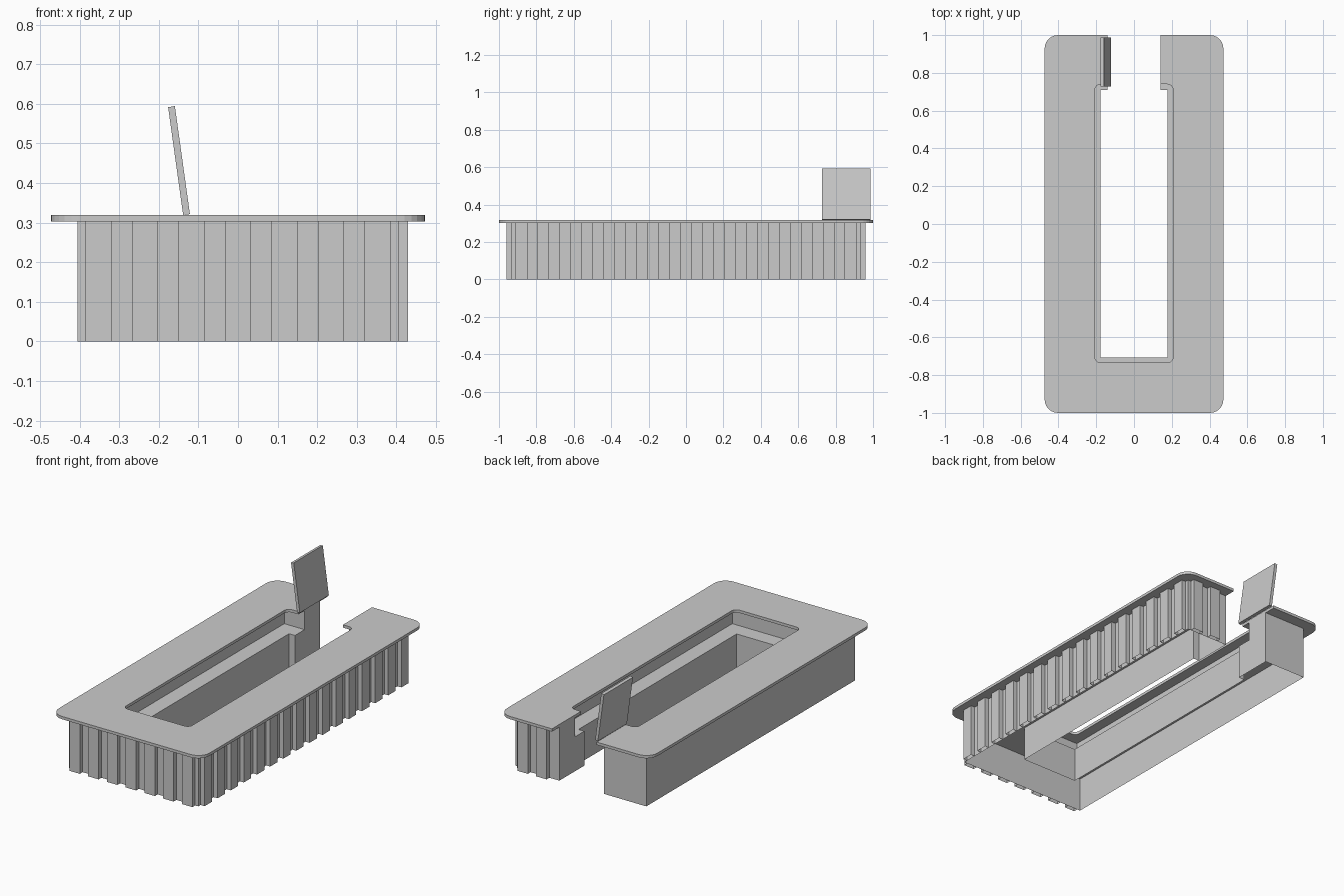
import bpy
import bmesh
from math import cos, sin, pi
from mathutils import Vector

cube = bpy.data.objects.get("Cube")
if cube:
    bpy.data.objects.remove(cube, do_unlink=True)

grey = bpy.data.materials.new("light_grey")
grey.use_nodes = True
grey.diffuse_color = (0.6, 0.6, 0.6, 1)
grey.node_tree.nodes["Principled BSDF"].inputs["Base Color"].default_value = (0.6, 0.6, 0.6, 1)


def rounded(corners, steps=6):
    """Outline from (x, y, radius) corners, with right-angled corners rounded."""
    pts = []
    for i, (x, y, r) in enumerate(corners):
        p = Vector((x, y))
        if not r:
            pts.append(p)
            continue
        before = (Vector(corners[i - 1][:2]) - p).normalized()
        after = (Vector(corners[(i + 1) % len(corners)][:2]) - p).normalized()
        centre = p + (before + after) * r
        for k in range(steps + 1):
            a = k / steps * pi / 2
            pts.append(centre - after * r * cos(a) - before * r * sin(a))
    return pts


def finish(name, bm, is_open=None):
    """Make the object, leaving out the faces picked by is_open."""
    bmesh.ops.recalc_face_normals(bm, faces=bm.faces)
    if is_open:
        bm.normal_update()
        bmesh.ops.delete(bm, geom=[f for f in bm.faces if is_open(f.normal)], context='FACES')
    mesh = bpy.data.meshes.new(name)
    bm.to_mesh(mesh)
    bm.free()
    mesh.materials.append(grey)
    obj = bpy.data.objects.new(name, mesh)
    bpy.context.collection.objects.link(obj)
    return obj


def prism(name, outline, z0, z1, is_open=None):
    """Extrude a flat outline between two heights."""
    bm = bmesh.new()
    face = bm.faces.new([bm.verts.new((p[0], p[1], z0)) for p in outline])
    top = bmesh.ops.extrude_face_region(bm, geom=[face])["geom"]
    bmesh.ops.translate(bm, vec=(0, 0, z1 - z0),
                        verts=[v for v in top if isinstance(v, bmesh.types.BMVert)])
    # keep the underside when the extrusion has dropped it
    if not any(all(abs(v.co.z - z0) < 1e-6 for v in f.verts) for f in bm.faces):
        bmesh.ops.holes_fill(bm, edges=[e for e in bm.edges if e.is_boundary], sides=0)
    return finish(name, bm, is_open)


GATE = 0.14        # half width of the entrance
CORE_X, CORE_Y = 0.405, 0.934
SHELF_Z, TOP_Z, TOP_THICK = 0.195, 0.319, 0.016
UNDER = TOP_Z - TOP_THICK


def horseshoe(ox, oy, ix, front, back, outer_r=0, inner_r=0):
    """Ring outline, opened at the back by the entrance."""
    half = [(GATE, back, 0), (GATE, oy, 0), (ox, oy, outer_r), (ox, -oy, outer_r)]
    inner = [(ix, front, inner_r), (ix, back, inner_r)]
    mirror = lambda pts: [(-x, y, r) for x, y, r in reversed(pts)]
    return rounded(half + mirror(half) + mirror(inner) + inner)


# Counter body: hollow shell open at the floor, with an inner shelf
prism("counter_base", horseshoe(CORE_X, CORE_Y, 0.177, -0.706, 0.71), 0, SHELF_Z,
      lambda n: n.z < -0.5)
prism("shelf_back_wall", horseshoe(CORE_X, CORE_Y, 0.267, -0.796, 0.796), SHELF_Z, UNDER,
      lambda n: abs(n.z) > 0.5)

# Overhanging worktop
prism("worktop", horseshoe(0.473, 1.0, 0.207, -0.734, 0.74, 0.07, 0.03), UNDER, TOP_Z)

# Vertical cladding slats, folded from sheet: front and side faces only
PITCH, SLAT_W, SLAT_D = 0.1175, 0.065, 0.025


def slat_row(name, centres, place):
    outward = Vector((*place(0, 1), 0)) - Vector((*place(0, 0), 0))
    bm = bmesh.new()
    for c in centres:
        for v in bmesh.ops.create_cube(bm, size=1)["verts"]:
            x, y = place(c + v.co.x * SLAT_W, (v.co.y + 0.5) * SLAT_D)
            v.co = (x, y, (v.co.z + 0.5) * UNDER)
    return finish(name, bm, lambda n: abs(n.z) > 0.5 or n.dot(outward) < -0.5)


slat_row("front_slats", [(i - 3) * PITCH for i in range(7)], lambda a, o: (a, -CORE_Y - o))
slat_row("left_slats", [(i - 7.5) * PITCH for i in range(16)], lambda a, o: (CORE_X + o, a))
slat_row("back_slats", [2 * PITCH, 3 * PITCH], lambda a, o: (a, CORE_Y + o))

# Raised entrance flap, leaning back from its hinge edge
bm = bmesh.new()
bmesh.ops.create_cube(bm, size=1)
for v in bm.verts:
    t = v.co.z + 0.5
    v.co = (-0.13 - 0.038 * t + v.co.x * 0.017, 0.857 + v.co.y * 0.26,
            TOP_Z + 0.001 + 0.273 * t + v.co.x * 0.003)
finish("entrance_flap", bm)
